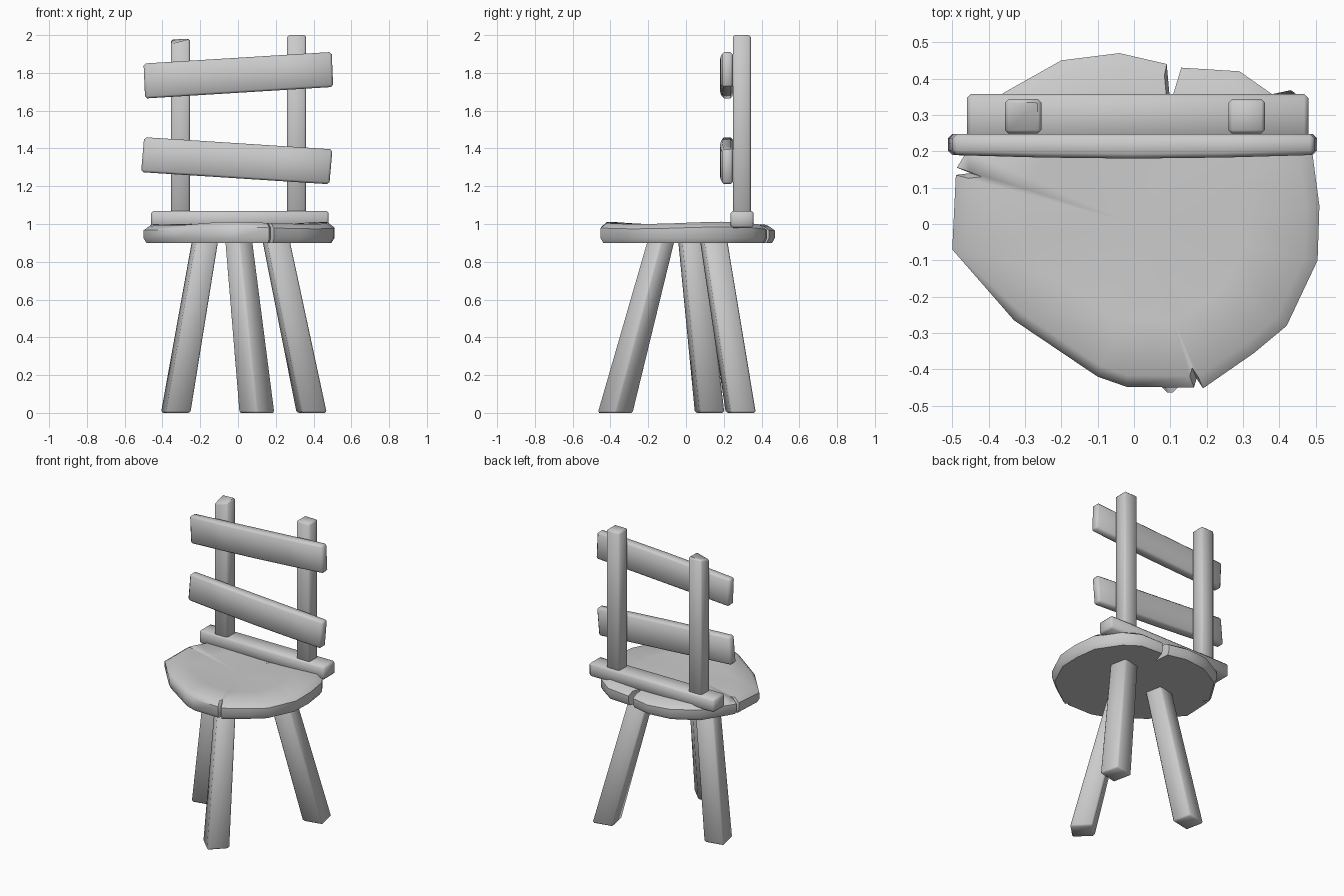
import bpy, bmesh, math
from mathutils import Vector

cube = bpy.data.objects.get("Cube")
if cube:
    bpy.data.objects.remove(cube, do_unlink=True)

wood = bpy.data.materials.new("plain grey")
wood.use_nodes = True
GREY = (0.6, 0.6, 0.6, 1)
wood.diffuse_color = GREY
wood.node_tree.nodes["Principled BSDF"].inputs["Base Color"].default_value = GREY


def loft(name, rings, bevel=0.0, cap_top=None):
    """Skin a stack of rings, closing the ends with a face or a centre fan."""
    bm = bmesh.new()
    loops = [[bm.verts.new(p) for p in ring] for ring in rings]
    n = len(loops[0])
    for a, b in zip(loops, loops[1:]):
        for i in range(n):
            j = (i + 1) % n
            bm.faces.new((a[i], a[j], b[j], b[i]))
    bm.faces.new(loops[0][::-1])
    if cap_top is None:
        bm.faces.new(loops[-1])
    else:
        hub = bm.verts.new(cap_top)
        for i in range(n):
            bm.faces.new((loops[-1][i], loops[-1][(i + 1) % n], hub))
    bmesh.ops.recalc_face_normals(bm, faces=bm.faces[:])
    mesh = bpy.data.meshes.new(name)
    bm.to_mesh(mesh)
    bm.free()
    mesh.materials.append(wood)
    obj = bpy.data.objects.new(name, mesh)
    bpy.context.collection.objects.link(obj)
    bpy.ops.object.select_all(action='DESELECT')
    obj.select_set(True)
    bpy.context.view_layer.objects.active = obj
    if bevel:
        mod = obj.modifiers.new("worn edges", 'BEVEL')
        mod.width = bevel
        mod.segments = 1
        mod.limit_method = 'ANGLE'
        bpy.ops.object.modifier_apply(modifier=mod.name)
    bpy.ops.object.shade_smooth_by_angle(angle=math.radians(50))
    return obj


def square(x, y, z, sx, sy=None, turn=0):
    """Four corners of a level rectangle."""
    sy = sy or sx
    c, s = math.cos(math.radians(turn)), math.sin(math.radians(turn))
    pts = [(-sx / 2, -sy / 2), (sx / 2, -sy / 2), (sx / 2, sy / 2), (-sx / 2, sy / 2)]
    return [Vector((x + u * c - v * s, y + u * s + v * c, z)) for u, v in pts]


# Seat: rough slab with splits at the back, left and front
outline = [(-0.5, -0.07), (-0.33, -0.265), (-0.1, -0.42), (-0.02, -0.448),
           (0.165, -0.45), (0.172, -0.425), (0.19, -0.452), (0.33, -0.355),
           (0.42, -0.28), (0.505, -0.1), (0.51, 0.05), (0.49, 0.2),
           (0.39, 0.35), (0.29, 0.42), (0.13, 0.43), (0.1, 0.33),
           (0.09, 0.44), (-0.04, 0.47), (-0.2, 0.45), (-0.36, 0.36),
           (-0.46, 0.2), (-0.487, 0.155), (-0.45, 0.14), (-0.49, 0.135)]


def seat_ring(scale, z, wave=0.0):
    return [(x * scale, y * scale, z + wave * math.sin(5 * x - 4 * y))
            for x, y in outline]


loft("seat", [seat_ring(0.97, 0.9), seat_ring(1, 0.925), seat_ring(1, 0.975, 0.01),
              seat_ring(0.93, 1.0, 0.012), seat_ring(0.6, 0.998, 0.004)],
     cap_top=(0, 0, 0.995))

# Legs: splayed square stakes, foot and head centres, sizes and turn
for name, foot, head, s0, s1, turn in [
        ("front_leg", (0.1, -0.375), (0.003, -0.13), 0.14, 0.11, 45),
        ("right_leg", (-0.33, 0.125), (-0.173, 0.027), 0.135, 0.12, 12),
        ("left_leg", (0.39, 0.29), (0.2, 0.145), 0.138, 0.125, 12)]:
    loft(name, [square(*foot, 0, s0, turn=turn),
                square(*head, 0.92, s1, turn=turn)], bevel=0.01)

# Back rail lying on the seat
loft("back_rail", [square(0.01, 0.297, 0.98, 0.94, 0.122),
                   square(0.01, 0.297, 1.07, 0.94, 0.122)], bevel=0.012)

# Upright posts, the right one with a chipped top corner
for name, x, top, chip in [("right_post", -0.305, 1.98, 0.03),
                           ("left_post", 0.31, 2.0, 0.0)]:
    ring = square(x, 0.296, top, 0.1, 0.095)
    ring[0].z -= chip
    loft(name, [square(x, 0.296, 1.04, 0.1, 0.095), ring], bevel=0.01)


# Slats: slightly bowed planks, given by their end centres
def slat(name, a, b, height, lean):
    rings = []
    for t in (0, 0.25, 0.5, 0.75, 1):
        x, z = a[0] + (b[0] - a[0]) * t, a[1] + (b[1] - a[1]) * t
        front = 0.19 - 0.01 * math.sin(math.pi * t)
        h = height / 2
        rings.append([(x - lean * k, y, z + k * h)
                      for y, k in ((front, -1), (0.248, -1), (0.248, 1), (front, 1))])
    loft(name, rings, bevel=0.012)


slat("upper_slat", (-0.496, 1.757), (0.5, 1.818), 0.185, 0.004)
slat("lower_slat", (-0.505, 1.367), (0.492, 1.303), 0.185, -0.008)
